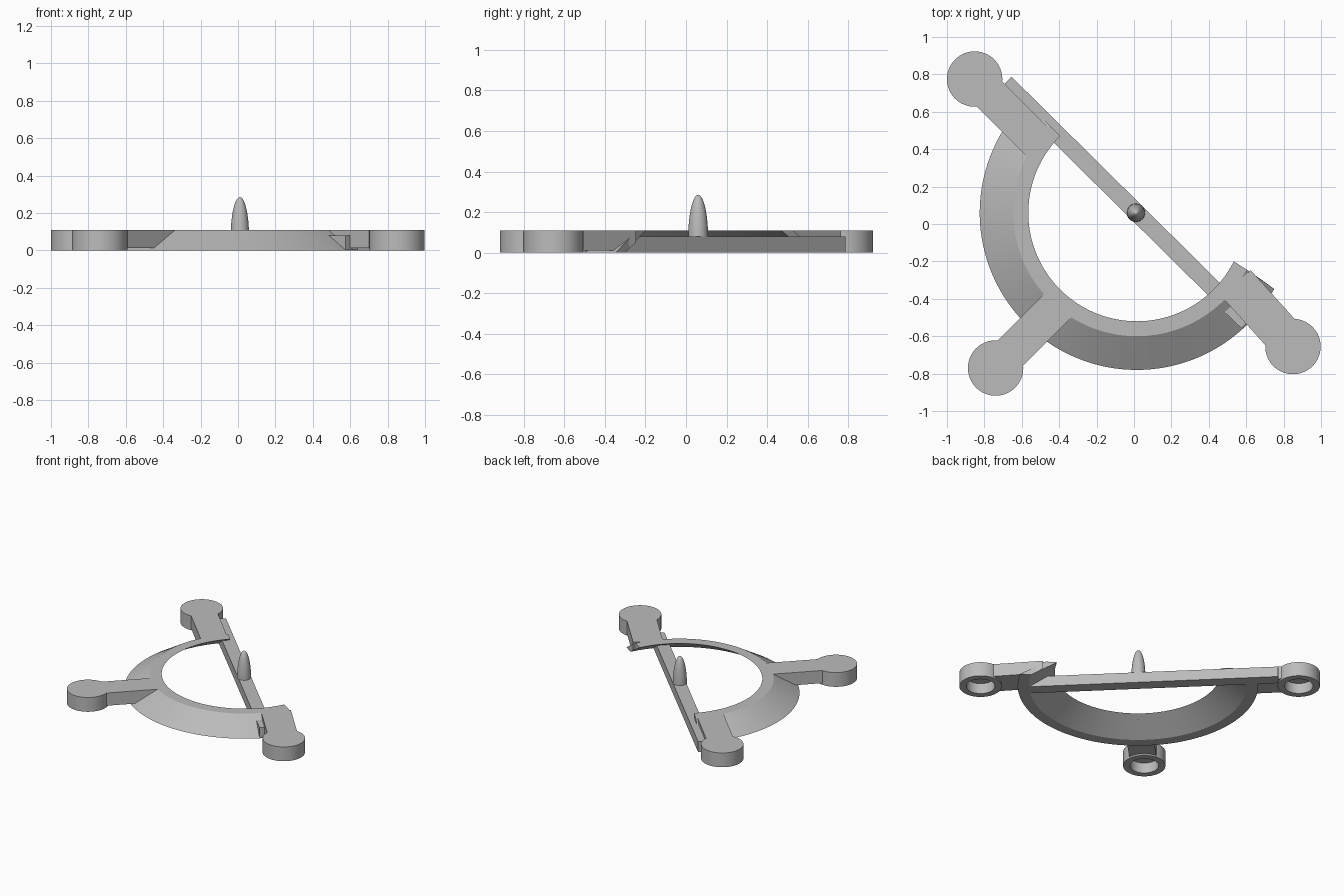
import bpy, bmesh, math
from mathutils import Vector, Matrix

cube = bpy.data.objects.get("Cube")
if cube:
    bpy.data.objects.remove(cube, do_unlink=True)

CENTRE = Vector((0.015, 0.06, 0))
TOP = 0.11

grey = bpy.data.materials.new("plain_grey")
grey.use_nodes = True
grey.diffuse_color = (0.5, 0.5, 0.5, 1)
grey.node_tree.nodes["Principled BSDF"].inputs["Base Color"].default_value = (0.5, 0.5, 0.5, 1)


def finish(bm, name, smooth=False):
    bmesh.ops.remove_doubles(bm, verts=bm.verts, dist=1e-5)
    bmesh.ops.recalc_face_normals(bm, faces=bm.faces)
    mesh = bpy.data.meshes.new(name)
    bm.to_mesh(mesh)
    bm.free()
    mesh.materials.append(grey)
    obj = bpy.data.objects.new(name, mesh)
    bpy.context.collection.objects.link(obj)
    if smooth:
        bpy.ops.object.select_all(action='DESELECT')
        obj.select_set(True)
        bpy.context.view_layer.objects.active = obj
        bpy.ops.object.shade_smooth_by_angle(angle=math.radians(30))
    return obj


def lathe(name, profile, at, steps=64):
    bm = bmesh.new()
    verts = [bm.verts.new((r, 0, z)) for r, z in profile]
    edges = [bm.edges.new(pair) for pair in zip(verts, verts[1:])]
    bmesh.ops.spin(bm, geom=verts + edges, cent=(0, 0, 0), axis=(0, 0, 1),
                   angle=math.tau, steps=steps)
    bmesh.ops.translate(bm, verts=bm.verts, vec=at)
    return finish(bm, name, True)


def beam(name, start, angle, near, far, half, low, high):
    """Box running along a direction from a start point."""
    bm = bmesh.new()
    bmesh.ops.create_cube(bm, size=1)
    bmesh.ops.scale(bm, vec=(far - near, 2 * half, high - low), verts=bm.verts)
    bmesh.ops.translate(bm, vec=((near + far) / 2, 0, (low + high) / 2), verts=bm.verts)
    bm.transform(Matrix.Translation(start) @ Matrix.Rotation(math.radians(angle), 4, 'Z'))
    return finish(bm, name)


# Slanted partial ring: leaning cross-section swept round the centre
def ring(steps=110):
    section = [(0.84, 0), (0.66, TOP), (0.58, TOP), (0.76, 0)]
    bm = bmesh.new()
    columns = []
    for i in range(steps + 1):
        column = []
        for r, z in section:
            end = 333.4 - (r - 0.58) * 9.2
            a = math.radians(135 + (end - 135) * i / steps)
            column.append(bm.verts.new(CENTRE + Vector((r * math.cos(a), r * math.sin(a), z))))
        columns.append(column)
    for a, b in zip(columns, columns[1:]):
        for k in range(4):
            n = (k + 1) % 4
            bm.faces.new((a[k], a[n], b[n], b[k]))
    bm.faces.new(columns[0])
    bm.faces.new(columns[-1])
    return finish(bm, "slanted_ring", True)


ring()

# Cutter matching the sloping inside of the ring
cutter = lathe("inner_cutter", [(0, -TOP), (0.94, -TOP), (0.4, 2 * TOP), (0, 2 * TOP)], CENTRE, 128)
cutter.hide_render = True

# Three arms, each with a round foot hollowed from below
foot = [(0, TOP), (0.148, TOP), (0.148, 0), (0.1, 0), (0.1, 0.08), (0, 0.08)]
arms = [("back_right", (-0.852, 0.775, 0), -45, 0.7, 0.095),
        ("front_right", (-0.74, -0.77, 0), 45, 0.5, 0.095),
        ("front_left", (0.85, -0.655, 0), 132, 0.455, 0.105)]
for name, spot, angle, reach, half in arms:
    lathe(name + "_foot", foot, spot)
    arm = beam(name + "_arm", spot, angle, 0.105, reach, half, 0.012, TOP)
    cut = arm.modifiers.new("trim", 'BOOLEAN')
    cut.operation = 'DIFFERENCE'
    cut.solver = 'EXACT'
    cut.object = cutter
    bpy.context.view_layer.objects.active = arm
    bpy.ops.object.modifier_apply(modifier=cut.name)
bpy.data.objects.remove(cutter, do_unlink=True)

# Straight bar across the ring
beam("cross_bar", (0.01, 0.065, 0), -44.7, -0.98, 0.84, 0.046, 0, 0.08)

# Bullet-shaped peg on the bar
arc = [math.radians(90 * i / 16) for i in range(17)]
peg = [(0, 0.075)] + [(0.049 * math.cos(a), 0.075 + 0.21 * math.sin(a)) for a in arc]
lathe("centre_peg", peg, (0.01, 0.06, 0), 32)
